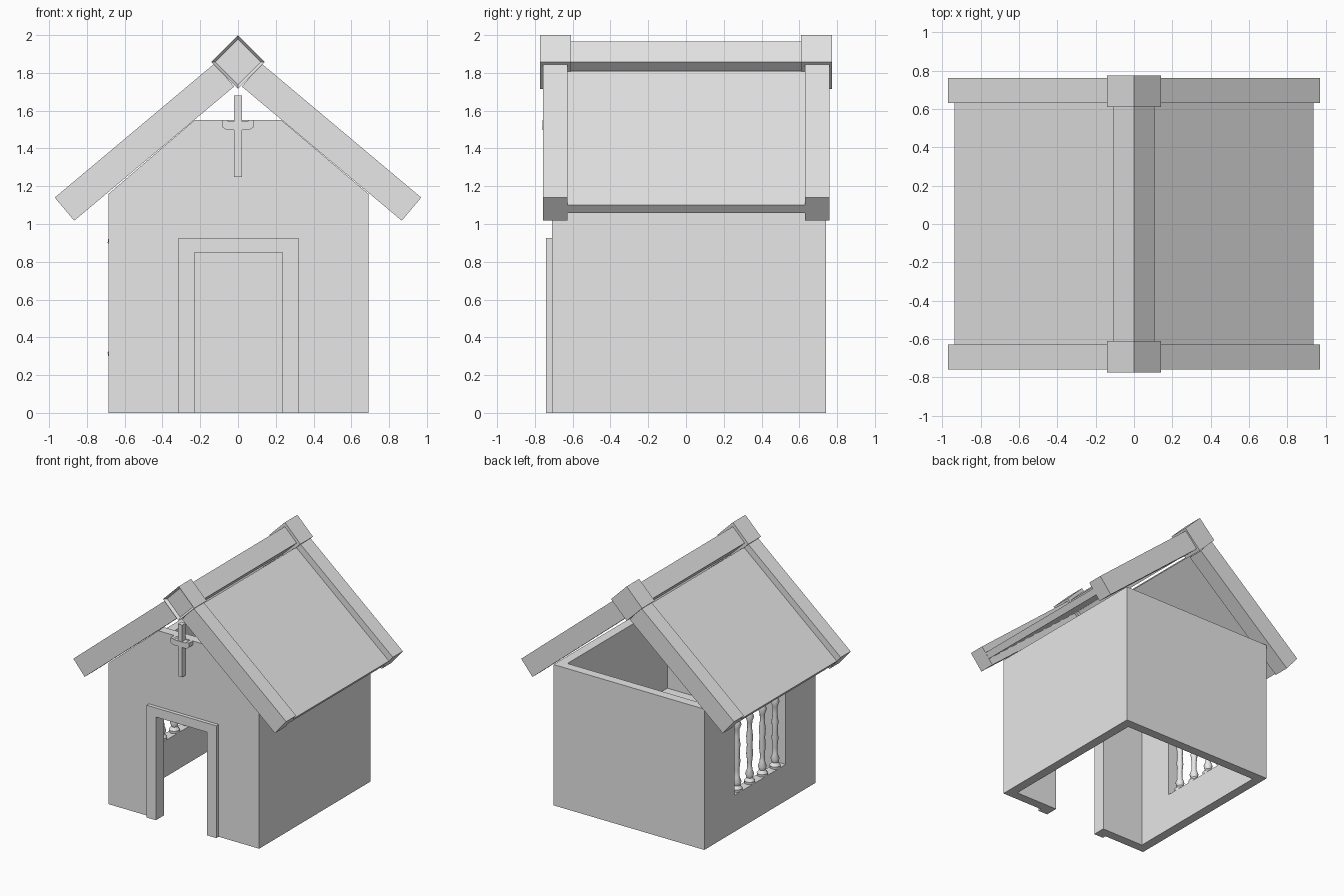
import bpy
import bmesh
import math
from mathutils import Vector

cube = bpy.data.objects.get("Cube")
if cube:
    bpy.data.objects.remove(cube, do_unlink=True)

# Single plaster colour
GREY = (0.8, 0.8, 0.8, 1.0)
plaster = bpy.data.materials.new("plain grey")
plaster.use_nodes = True
plaster.diffuse_color = GREY
plaster.node_tree.nodes["Principled BSDF"].inputs["Base Color"].default_value = GREY


def finish(name, bm):
    bmesh.ops.recalc_face_normals(bm, faces=bm.faces)
    mesh = bpy.data.meshes.new(name)
    bm.to_mesh(mesh)
    bm.free()
    mesh.materials.append(plaster)
    obj = bpy.data.objects.new(name, mesh)
    bpy.context.collection.objects.link(obj)
    return obj


def prism(name, points, y0, y1, recess=None):
    """Extrude an x-z outline from y0 to y1, optionally recessing its front."""
    bm = bmesh.new()
    face = bm.faces.new([bm.verts.new((x, y0, z)) for x, z in points])
    back = bmesh.ops.extrude_face_region(bm, geom=[face], use_keep_orig=True)
    moved = [g for g in back["geom"] if isinstance(g, bmesh.types.BMVert)]
    bmesh.ops.translate(bm, verts=moved, vec=(0, y1 - y0, 0))
    bmesh.ops.recalc_face_normals(bm, faces=bm.faces)
    if recess:
        front = [f for f in bm.faces if f.normal.y < -0.9]
        bmesh.ops.inset_individual(bm, faces=front, thickness=recess)
        bmesh.ops.translate(bm, verts=front[0].verts[:], vec=(0, recess, 0))
    return finish(name, bm)


def box(name, x, y, z):
    outline = [(x[0], z[0]), (x[1], z[0]), (x[1], z[1]), (x[0], z[1])]
    return prism(name, outline, *y)


def diamond(half, z):
    return [(0, z + half), (half, z), (0, z - half), (-half, z)]


def cut(obj, cutter):
    cutter.hide_render = True
    mod = obj.modifiers.new("cut", 'BOOLEAN')
    mod.operation = 'DIFFERENCE'
    mod.solver = 'EXACT'
    mod.object = cutter
    bpy.context.view_layer.objects.active = obj
    bpy.ops.object.modifier_apply(modifier=mod.name)
    bpy.data.objects.remove(cutter, do_unlink=True)


# Hollow walls with a doorway in front and a window on the -x side
DOOR = (-0.23, 0.235)
walls = box("walls", (-0.685, 0.69), (-0.71, 0.74), (0, 1.16))
cut(walls, box("room_cutter", (-0.61, 0.615), (-0.635, 0.665), (-0.2, 1.4)))
cut(walls, box("door_cutter", DOOR, (-0.9, -0.5), (-0.2, 0.85)))
cut(walls, box("window_cutter", (-0.9, -0.5), (-0.32, 0.35), (0.3, 0.92)))

# Door surround
prism("door_frame", [(-0.315, 0), (-0.315, 0.925), (0.32, 0.925), (0.32, 0),
                     (DOOR[1], 0), (DOOR[1], 0.85), (DOOR[0], 0.85), (DOOR[0], 0)],
      -0.74, -0.71)

# Flat-topped front gable
prism("front_gable", [(-0.685, 1.16), (0.69, 1.16), (0.23, 1.55), (-0.23, 1.55)],
      -0.71, -0.635)

# Inner shelf along the +x wall
box("inner_shelf", (0.27, 0.615), (-0.635, 0), (0.43, 0.46))

# Turned window balusters, mirrored top to bottom
half = [(0.04, 0), (0.042, 0.02), (0.024, 0.045), (0.034, 0.075),
        (0.02, 0.115), (0.018, 0.17), (0.026, 0.24)]
HEIGHT = 0.62
profile = half + [(0.021, HEIGHT / 2)] + [(r, HEIGHT - h) for r, h in reversed(half)]
SIDES = 12
for i in range(4):
    bm = bmesh.new()
    centre = Vector((-0.648, 0.262 - 0.165 * i, 0.3))
    rings = []
    for r, h in profile:
        angles = [math.tau * k / SIDES for k in range(SIDES)]
        rings.append([bm.verts.new(centre + Vector((r * math.cos(a), r * math.sin(a), h)))
                      for a in angles])
    for low, high in zip(rings, rings[1:]):
        for k in range(SIDES):
            n = (k + 1) % SIDES
            bm.faces.new((low[k], low[n], high[n], high[k]))
    bm.faces.new(rings[0])
    bm.faces.new(rings[-1])
    baluster = finish(f"window_baluster_{i + 1}", bm)
    bpy.ops.object.select_all(action='DESELECT')
    baluster.select_set(True)
    bpy.context.view_layer.objects.active = baluster
    bpy.ops.object.shade_smooth_by_angle(angle=math.radians(40))

# Pitched roof: panels held between thicker barge boards
SLOPE = math.radians(40)
along = Vector((-math.cos(SLOPE), math.sin(SLOPE)))
inward = Vector((-math.sin(SLOPE), -math.cos(SLOPE)))


def roof_board(name, side, eave, thick, y0, y1):
    a = Vector(eave)
    b = a + along * 1.105
    corners = (a, b, b + inward * thick, a + inward * thick)
    prism(name, [(side * p.x, p.y) for p in corners], y0, y1)


for side, label in ((1, "left"), (-1, "right")):
    roof_board(f"{label}_roof_panel", side, (0.935, 1.10), 0.053, -0.63, 0.635)
    roof_board(f"{label}_front_barge", side, (0.97, 1.14), 0.16, -0.758, -0.628)
    roof_board(f"{label}_back_barge", side, (0.97, 1.14), 0.16, 0.63, 0.76)

# Ridge beam with larger end blocks
prism("ridge_beam", diamond(0.107, 1.858), -0.63, 0.63)
prism("front_ridge_block", diamond(0.142, 1.858), -0.773, -0.61, recess=0.022)
prism("back_ridge_block", diamond(0.142, 1.858), 0.61, 0.773)

# Gable cross with flared arms
box("cross_upright", (-0.02, 0.02), (-0.755, -0.71), (1.25, 1.68))
arm = [(0.085, 1.515), (0.085, 1.55), (0.06, 1.55), (0.05, 1.543)]
prism("cross_arm", arm + [(-x, z) for x, z in reversed(arm)] + [(-0.06, 1.498), (0.06, 1.498)],
      -0.76, -0.705)
